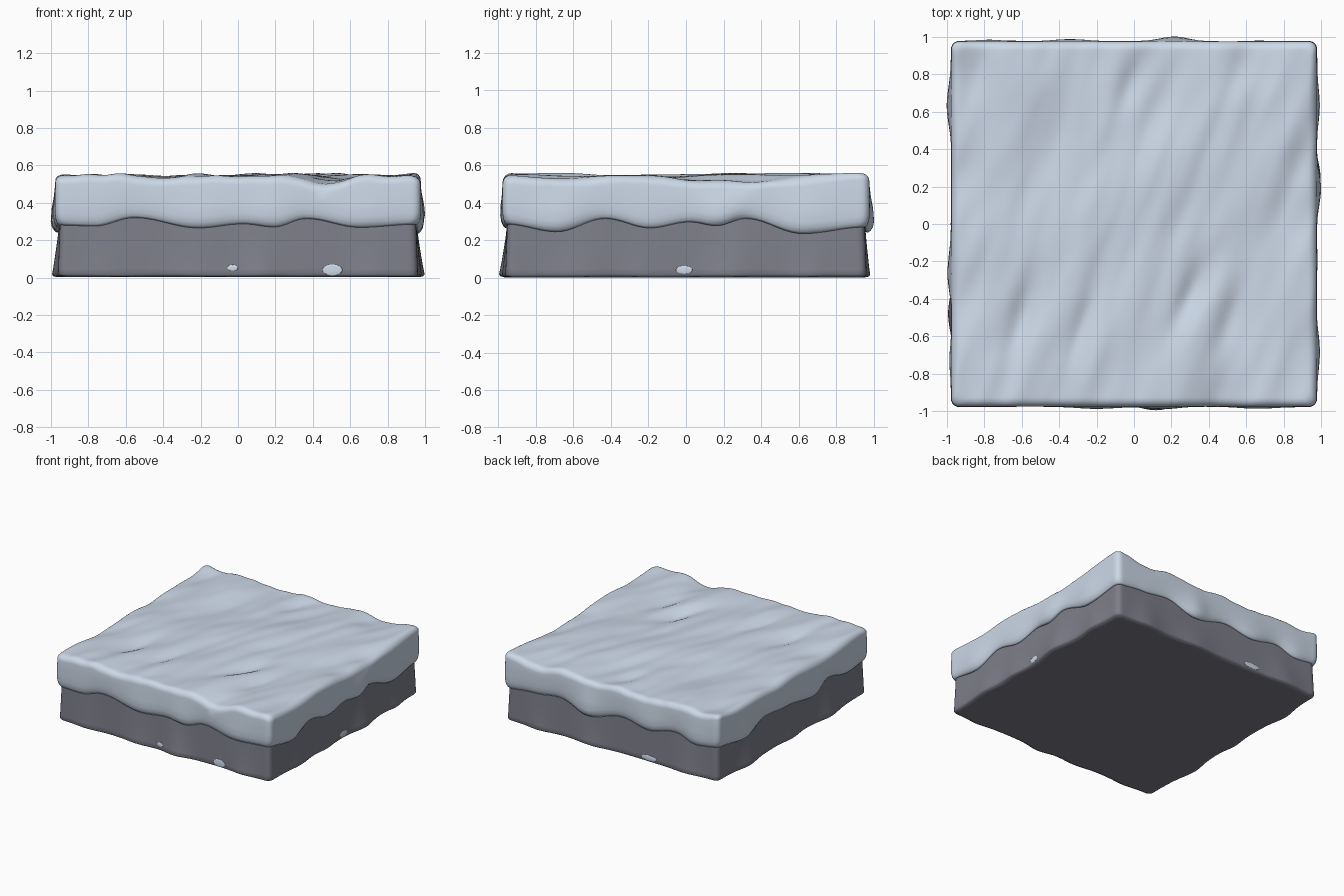
import bpy, bmesh, math
from mathutils import Vector, noise

if "Cube" in bpy.data.objects:
    bpy.data.objects.remove(bpy.data.objects["Cube"])


def material(name, rgb):
    m = bpy.data.materials.new(name)
    m.diffuse_color = (*rgb, 1)
    m.use_nodes = True
    m.node_tree.nodes["Principled BSDF"].inputs["Base Color"].default_value = m.diffuse_color
    return m


SNOW = material("pale snow", (0.61, 0.695, 0.81))
ROCK = material("grey rock", (0.205, 0.21, 0.25))

# Snow edge height along each side (front, right, back, left), u runs counter-clockwise
EDGE = [
    [(-1, .28), (-.8, .275), (-.58, .32), (-.22, .265), (.03, .287), (.2, .27), (.38, .315), (.68, .268), (1, .285)],
    [(-1, .285), (-.72, .245), (-.45, .315), (-.2, .265), (.02, .297), (.17, .277), (.33, .315), (.65, .235), (1, .27)],
    [(-1, .27), (-.75, .29), (-.5, .315), (-.22, .24), (.1, .305), (.35, .265), (.6, .31), (.8, .26), (1, .28)],
    [(-1, .28), (-.65, .24), (-.35, .31), (-.05, .285), (.27, .245), (.5, .315), (.75, .265), (1, .28)],
]
# Outward bulges of snow lip and rock foot along each side: (centre, width, amount)
LIP = [
    [(-.2, .15, .008), (.15, .12, .01), (.68, .15, .008)],
    [(.2, .14, .020), (-.7, .15, .012), (.65, .12, .01)],
    [(-.22, .1, .018), (.35, .14, .008), (.8, .1, .006)],
    [(-.65, .14, .018), (.27, .14, .014), (.75, .1, .008)],
]
FOOT = [
    [(-.75, .12, .015), (-.25, .15, .02), (.12, .12, .034), (.75, .12, .02)],
    [(-.6, .15, .02), (-.25, .1, .015), (.25, .15, .036), (.7, .1, .02)],
    [(-.7, .12, .02), (-.2, .15, .018), (.7, .15, .02)],
    [(-.6, .15, .03), (0, .12, .018), (.5, .15, .032)],
]


def edge(k, u):
    p = EDGE[k]
    for (a, za), (b, zb) in zip(p, p[1:]):
        if u <= b:
            t = (1 - math.cos(math.pi * (u - a) / (b - a))) / 2
            return za + (zb - za) * t
    return p[-1][1]


def bulge(table, k, u):
    s = sum(a * math.exp(-((u - c) / w) ** 2) for c, w, a in table[k])
    return s * (1 - u ** 8)


# Wind-blown hollows in the snow: x, y, depth, length, width
DIPS = [(-.6, -.5, .04, .22, .07), (-.02, .75, .03, .16, .06), (.32, -.35, .03, .2, .06),
        (.52, -.52, .025, .2, .06), (.6, .82, .015, .12, .12), (-.85, .8, .015, .15, .09),
        (-.45, .3, .014, .25, .07), (-.28, -.55, .02, .2, .05),
        (.5, -1, .03, .2, .16), (-.3, -1, .018, .2, .2),
        (-.55, 1, .025, .2, .16), (.65, 1, .02, .2, .14), (-1, -.36, .03, .2, .16),
        (-1, .25, .02, .2, .14), (1, 0, .02, .14, .16), (1, .32, .02, .12, .16)]


def top_height(x, y):
    s, t = .94 * x - .35 * y, .35 * x + .94 * y
    z = .545 + .034 * noise.noise((s * 4, t * 1.4, 3.3)) + .012 * noise.noise((s * 9, t * 2.5, 7.1))
    z += .022 * (x * y) ** 4
    for cx, cy, d, l, w in DIPS:
        ds = .94 * (x - cx) - .35 * (y - cy)
        dt = .35 * (x - cx) + .94 * (y - cy)
        z -= d * math.exp(-(ds / w) ** 2 - (dt / l) ** 2)
    # soft ceiling
    return z if z < .558 else .558 + .015 * math.tanh((z - .558) / .015)


def outline(k, u, h, r, off):
    """Point on a rounded square, pushed outward by off."""
    x, y = u * h, -h
    r = min(r, h)
    cx = max(-(h - r), min(h - r, x))
    v = Vector((x - cx, -r)).normalized() * r
    x, y = cx + v.x, -(h - r) + v.y - off
    for _ in range(k):
        x, y = -y, x
    return x, y


N = 80
SAMPLES = []
for k in range(4):
    for i in range(N):
        s = -1 + 2 * i / N
        SAMPLES.append((k, .6 * s + .4 * math.sin(math.pi * s / 2)))


def loft(name, rings, mat, cap_first=False, cap_last=False):
    bm = bmesh.new()
    loops = [[bm.verts.new(ring(k, u)) for k, u in SAMPLES] for ring in rings]
    n = len(SAMPLES)
    for a, b in zip(loops, loops[1:]):
        for i in range(n):
            j = (i + 1) % n
            bm.faces.new((a[i], a[j], b[j], b[i]))
    if cap_first:
        bm.faces.new(loops[0][::-1])
    if cap_last:
        bm.faces.new(loops[-1])
    me = bpy.data.meshes.new(name)
    bm.to_mesh(me)
    bm.free()
    me.materials.append(mat)
    ob = bpy.data.objects.new(name, me)
    bpy.context.collection.objects.link(ob)
    for p in me.polygons:
        p.use_smooth = len(p.vertices) == 4
    return ob


# Rock base: t = 0 at the foot, 1 under the snow
def rock_ring(t, inset=0.0, z0=0.0):
    def ring(k, u):
        x, y = outline(k, u, .962 - .01 * t - inset, .04, bulge(FOOT, k, u) * (1 - t) ** 1.3)
        ripple = .004 * (1 + noise.noise((x * 4, y * 4, 1))) * (t < .1)
        return x, y, z0 + ripple * (inset < .01) + t * (edge(k, u) + .015)
    return ring


loft("rock_base", [rock_ring(0, .03, .002), rock_ring(0, .006, .004), rock_ring(0, 0, .014)] +
     [rock_ring(t, 0, .014 * (1 - t)) for t in (.12, .3, .5, .75, 1)], ROCK, cap_first=True)


# Snow cap: lip, wall, rounded rim, then rings inward over the top
def lip_out(k, u):
    return bulge(LIP, k, u) + .1 * (.28 - edge(k, u)) * (1 - u ** 8)


def wall_ring(h, f, b):
    def ring(k, u):
        x, y = outline(k, u, h, .045, lip_out(k, u) * b)
        e = edge(k, u)
        return x, y, e + f if f < .1 else e + (.5 - e) * f
    return ring


def top_ring(h, drop, b=0.0):
    def ring(k, u):
        x, y = outline(k, u, h, .045 * h, lip_out(k, u) * b)
        return x, y, top_height(x, y) - drop
    return ring


rings = [wall_ring(.949, .006, .3), wall_ring(.957, .0, .5), wall_ring(.966, .01, .75),
         wall_ring(.974, .03, 1), wall_ring(.978, .06, 1.1), wall_ring(.979, .5, .8), wall_ring(.978, .75, .3)]
for i in range(7):
    a = i / 6 * math.pi / 2
    rings.append(top_ring(.93 + .047 * math.cos(a), .047 * (1 - math.sin(a)), .1 * math.cos(a)))
rings += [top_ring(.93 * (1 - i / 46), 0) for i in range(1, 46)]
loft("snow_cap", rings, SNOW, cap_last=True)


# Small snow flecks at the foot of the rock: side, u, z, half width, half height
for n, (k, u, z, w, hh) in enumerate([(0, -.03, .052, .03, .017), (0, .525, .041, .056, .03),
                                      (1, -.01, .042, .046, .022), (2, .35, .038, .075, .021)]):
    bm = bmesh.new()
    bmesh.ops.create_uvsphere(bm, u_segments=20, v_segments=10, radius=1)
    for v in bm.verts:
        uu, zz = u + v.co.x * w, z + v.co.z * hh
        t = zz / .3
        off = bulge(FOOT, k, uu) * (1 - t) ** 1.3 + .001 - .004 * v.co.y
        v.co = (*outline(k, uu, .962 - .01 * t, .04, off), zz)
    me = bpy.data.meshes.new("snow_fleck")
    bm.to_mesh(me)
    bm.free()
    me.materials.append(SNOW)
    for p in me.polygons:
        p.use_smooth = True
    bpy.context.collection.objects.link(bpy.data.objects.new("snow_fleck_%d" % (n + 1), me))
